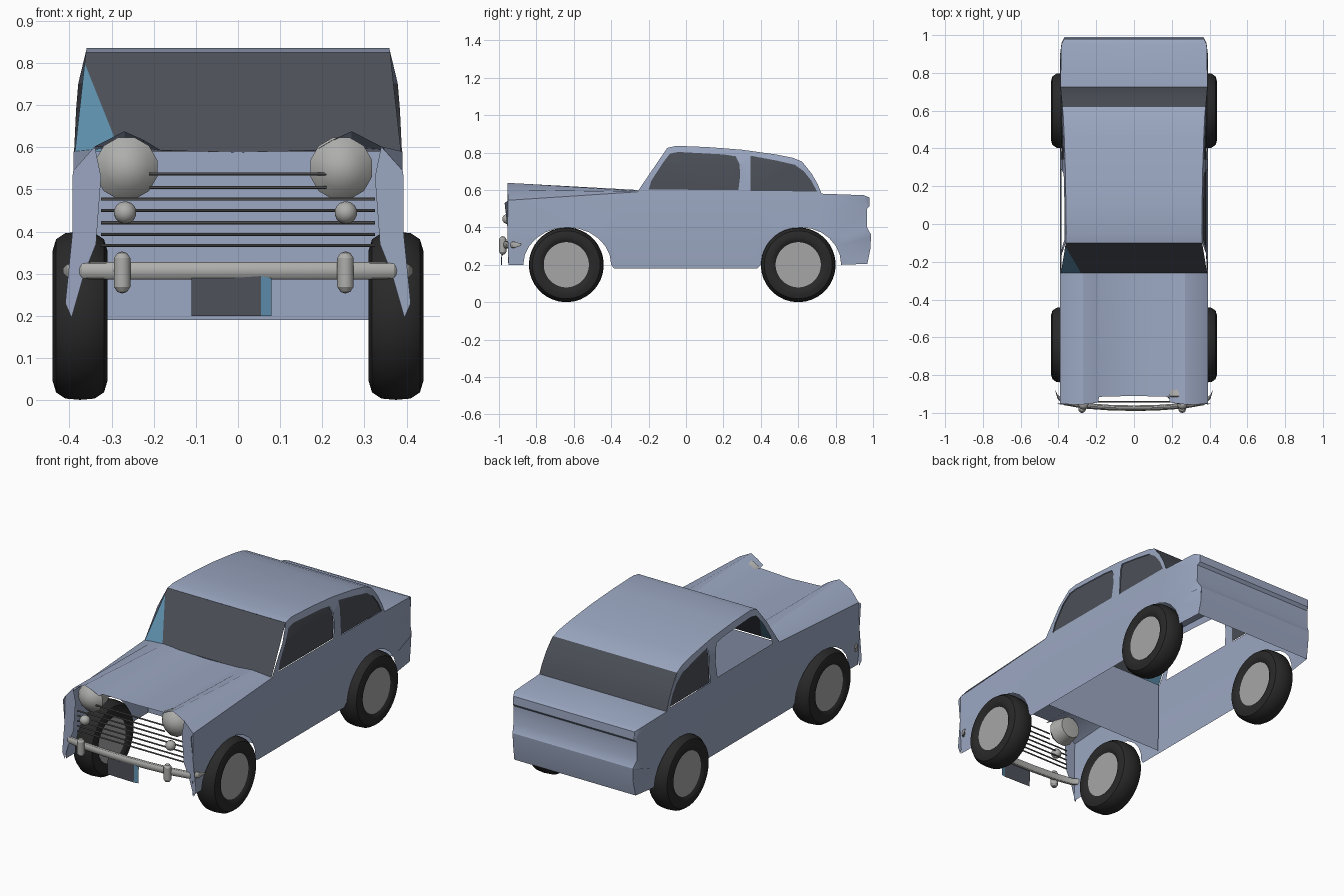
import bpy, bmesh, math
from mathutils import Vector

if "Cube" in bpy.data.objects:
    bpy.data.objects.remove(bpy.data.objects["Cube"])


def material(name, r, g, b):
    m = bpy.data.materials.new(name)
    m.diffuse_color = (r, g, b, 1)
    m.use_nodes = True
    m.node_tree.nodes["Principled BSDF"].inputs["Base Color"].default_value = m.diffuse_color
    return m


BODY = material("body paint", 0.33, 0.39, 0.54)
GLASS = material("dark glass", 0.07, 0.078, 0.095)
BLUE = material("blue glass", 0.11, 0.27, 0.41)
RUBBER = material("tyre rubber", 0.022, 0.022, 0.022)
HUB = material("hub grey", 0.38, 0.38, 0.38)
CHROME = material("chrome grey", 0.42, 0.42, 0.41)
BAR = material("grille grey", 0.13, 0.13, 0.13)


def finish(bm, name, mat, out=None):
    bmesh.ops.recalc_face_normals(bm, faces=bm.faces[:])
    if out and sum((f.normal.dot(Vector(out)) * f.calc_area() for f in bm.faces)) < 0:
        bmesh.ops.reverse_faces(bm, faces=bm.faces[:])
    me = bpy.data.meshes.new(name)
    bm.to_mesh(me)
    bm.free()
    me.materials.append(mat)
    ob = bpy.data.objects.new(name, me)
    bpy.context.collection.objects.link(ob)
    return ob


def half_width(y, z):
    """Half width of the body at a given length and height."""
    pts = [(0.18, .385), (0.35, .393), (0.55, .391), (0.74, .382), (0.84, .358)]
    w = pts[-1][1]
    for (z0, a), (z1, b) in zip(pts, pts[1:]):
        if z <= z1:
            w = a + (b - a) * max(0, (z - z0) / (z1 - z0))
            break
    return w - max(0, y - 0.94) * 0.5


def sheet(name, loops, side, mat, inset=0.0):
    """Side panel from (y, z) loops, later loops being holes, bent to the body."""
    bm = bmesh.new()
    for loop in loops:
        vs = [bm.verts.new((0, y, z)) for y, z in loop]
        for a, b in zip(vs, vs[1:] + vs[:1]):
            bm.edges.new((a, b))
    bmesh.ops.triangle_fill(bm, use_beauty=True, edges=bm.edges[:], normal=(1, 0, 0))
    for z in (0.35, 0.55, 0.74):
        bmesh.ops.bisect_plane(bm, geom=bm.verts[:] + bm.edges[:] + bm.faces[:],
                               plane_co=(0, 0, z), plane_no=(0, 0, 1))
    for v in bm.verts:
        v.co.x = side * (half_width(v.co.y, v.co.z) - inset)
    return finish(bm, name, mat, (side, 0, 0))


def grid(name, rows, mat, out):
    bm = bmesh.new()
    vr = [[bm.verts.new(p) for p in row] for row in rows]
    for r0, r1 in zip(vr, vr[1:]):
        for i in range(len(r0) - 1):
            bm.faces.new((r0[i], r0[i + 1], r1[i + 1], r1[i]))
    return finish(bm, name, mat, out)


def strip(name, profile, mat, out, inset=0.0):
    """Panel spanning the car's width along a (y, z) profile."""
    rows = [[(s * (half_width(y, z) - inset), y, z) for s in (-1, 0, 1)] for y, z in profile]
    return grid(name, rows, mat, out)


def poly(name, pts, mat, out):
    bm = bmesh.new()
    bm.faces.new([bm.verts.new(p) for p in pts])
    return finish(bm, name, mat, out)


def lathe(name, prof, centre, axis, mat, n):
    """Revolve (offset, radius) points about the x, y or z axis."""
    bm = bmesh.new()
    rings = []
    for t, r in prof:
        ring = []
        for i in range(n if r > 0 else 1):
            a = 2 * math.pi * (i + .5) / n
            p = [r * math.cos(a), r * math.sin(a)]
            p.insert("xyz".index(axis), t)
            ring.append(bm.verts.new(Vector(p) + Vector(centre)))
        rings.append(ring)
    for a, b in zip(rings, rings[1:]):
        for i in range(n):
            q = [a[i % len(a)], a[(i + 1) % len(a)], b[(i + 1) % len(b)], b[i % len(b)]]
            bm.faces.new(list(dict.fromkeys(q)))
    return finish(bm, name, mat)


def arch(cy, ry, rz):
    return [(cy - ry * math.cos(math.pi * i / 12), 0.2 + rz * math.sin(math.pi * i / 12))
            for i in range(13)]


# shared profiles
roof = [(-0.10, 0.825), (-0.05, 0.836), (0.12, 0.829), (0.3, 0.815), (0.48, 0.79), (0.57, 0.772), (0.62, 0.752)]
back_glass = [(0.62, 0.752), (0.67, 0.69), (0.705, 0.63), (0.725, 0.58)]
tail = [(0.725, 0.58), (0.95, 0.572), (0.98, 0.56), (0.982, 0.515), (0.968, 0.5),
        (0.968, 0.40), (0.99, 0.36), (0.985, 0.28), (0.97, 0.205)]
outline = ([(-0.95, 0.2)] + arch(-0.635, 0.235, 0.2) + [(-0.385, 0.18), (0.38, 0.18)]
           + arch(0.615, 0.215, 0.2) + tail[::-1] + back_glass[-2::-1] + roof[-2::-1]
           + [(-0.26, 0.59), (-0.95, 0.545), (-0.97, 0.53), (-0.955, 0.4)])
front_window = [(-0.2, 0.602), (-0.185, 0.65), (-0.12, 0.75), (-0.085, 0.795), (-0.04, 0.803),
                (0.2, 0.79), (0.265, 0.78), (0.285, 0.74), (0.29, 0.68), (0.28, 0.6)]
rear_window = [(0.345, 0.595), (0.345, 0.783), (0.48, 0.758), (0.58, 0.735), (0.63, 0.7),
               (0.67, 0.65), (0.70, 0.592)]

# body sides and side glass (the left front opening has no pane)
for side, label in ((1, "right"), (-1, "left")):
    sheet(label + "_body_side", [outline, front_window, rear_window], side, BODY)
    if side > 0:
        sheet("right_front_window", [front_window], side, GLASS, 0.004)
    sheet(label + "_rear_window", [rear_window], side, GLASS, 0.004)

# roof, rear glass, boot and tail
strip("roof", roof, BODY, (0, 0, 1))
strip("rear_glass", back_glass, GLASS, (0, 1, 1))
strip("boot_and_tail", tail, BODY, (0, 1, 1))
strip("firewall", [(-0.25, 0.19), (-0.25, 0.59)], BODY, (0, -1, 0), 0.01)


# windscreen with the blue corner
def screen(x, z):
    return (x, -0.26 + (z - 0.59) * 0.68, z)


poly("windscreen", [screen(-0.28, 0.59), screen(0.387, 0.59), screen(0.361, 0.825),
                    screen(-0.361, 0.825), screen(-0.364, 0.80)], GLASS, (0, -1, 1))
poly("windscreen_corner", [screen(-0.387, 0.59), screen(-0.28, 0.59), screen(-0.364, 0.80)],
     BLUE, (0, -1, 1))

# bonnet and wing tops: x, front y, front z, back z
cols = [(0.0, -0.91, 0.588, 0.588), (0.185, -0.915, 0.594, 0.592), (0.19, -0.945, 0.597, 0.593),
        (0.225, -0.95, 0.618, 0.597), (0.27, -0.955, 0.638, 0.60), (0.34, -0.955, 0.602, 0.595),
        (0.391, -0.95, 0.545, 0.59)]
full = [(-x, a, b, c) for x, a, b, c in cols[:0:-1]] + cols
grid("bonnet", [[(x, y, z) for x, y, z, _ in full], [(x, -0.26, z) for x, _, _, z in full]],
     BODY, (0, 0, 1))

# front wing faces, headlamps, small lamps, bumper guards
wing = [(0.34, -0.955, 0.602), (0.391, -0.95, 0.545), (0.393, -0.968, 0.53), (0.393, -0.955, 0.4),
        (0.41, -0.95, 0.23), (0.395, -0.95, 0.195), (0.365, -0.952, 0.3), (0.337, -0.955, 0.37),
        (0.325, -0.955, 0.53)]
for s, label in ((1, "right"), (-1, "left")):
    poly(label + "_wing_front", [(s * x, y, z) for x, y, z in wing], BODY, (0, -1, 0))
    lathe(label + "_headlamp", [(-0.045, 0), (-0.04, 0.025), (-0.028, 0.05), (0, 0.076),
                                (0.075, 0.06), (0.08, 0)],
          (-0.01 + s * 0.255, -0.91, 0.55), "y", CHROME, 12)
    ball = [(-0.027 * math.cos(math.pi * i / 8), 0.027 * math.sin(math.pi * i / 8)) for i in range(9)]
    ball[-1] = (0.027, 0)
    lathe(label + "_small_lamp", ball, (-0.006 + s * 0.262, -0.955, 0.445), "y", CHROME, 14)
    lathe(label + "_bumper_guard", [(-0.05, 0), (-0.046, 0.012), (-0.034, 0.02), (0.034, 0.02),
                                    (0.046, 0.012), (0.05, 0)],
          (-0.01 + s * 0.265, -0.98, 0.303), "z", CHROME, 16)

# grille bars
for i, z in enumerate((0.537, 0.505, 0.477, 0.45, 0.421, 0.393, 0.367)):
    w = 0.21 if i < 2 else 0.325
    lathe("grille_bar", [(-w, 0), (-w, 0.004), (w, 0.004), (w, 0)], (0, -0.94, z), "x", BAR, 8)

# wrapped bumper: elliptical sections along a bowed path
path = [(0.415, -0.885, 0.006), (0.405, -0.915, 0.016), (0.37, -0.945, 0.02),
        (0.27, -0.962, 0.021), (0.13, -0.972, 0.021)]
path = [(-x, y, r) for x, y, r in path] + [(0, -0.975, 0.021)] + path[::-1]
rows = [[(x, y + 0.7 * r * math.cos(a * math.pi / 6), 0.307 + r * math.sin(a * math.pi / 6))
         for a in range(13)] for x, y, r in path]
bumper = grid("bumper", rows, CHROME, None)

# number plate with the blue end
poly("front_plate", [(-0.11, -0.985, 0.2), (0.055, -0.99, 0.2), (0.055, -0.985, 0.295),
                     (-0.11, -0.98, 0.292)], GLASS, (0, -1, 0))
poly("front_plate_end", [(0.055, -0.99, 0.2), (0.08, -0.985, 0.2), (0.08, -0.98, 0.305),
                         (0.055, -0.985, 0.295)], BLUE, (0, -1, 0))

# wheels
tyre = [(-0.05, 0.118), (-0.062, 0.135), (-0.065, 0.155), (-0.057, 0.182), (-0.035, 0.197), (0, 0.2),
        (0.035, 0.197), (0.057, 0.182), (0.065, 0.155), (0.062, 0.135), (0.05, 0.118)]
for s, sl in ((1, "right"), (-1, "left")):
    for y, yl in ((-0.64, "front"), (0.6, "rear")):
        c = (s * 0.375, y, 0.2)
        lathe(f"{yl}_{sl}_tyre", tyre, c, "x", RUBBER, 40)
        lathe(f"{yl}_{sl}_hub", [(-0.052, 0), (-0.052, 0.122), (0.052, 0.122), (0.052, 0)],
              c, "x", HUB, 40)

# smooth shading, keeping sharp edges
for ob in bpy.context.collection.objects:
    ob.select_set(True)
    bpy.context.view_layer.objects.active = ob
bpy.ops.object.shade_smooth_by_angle(angle=math.radians(30))
